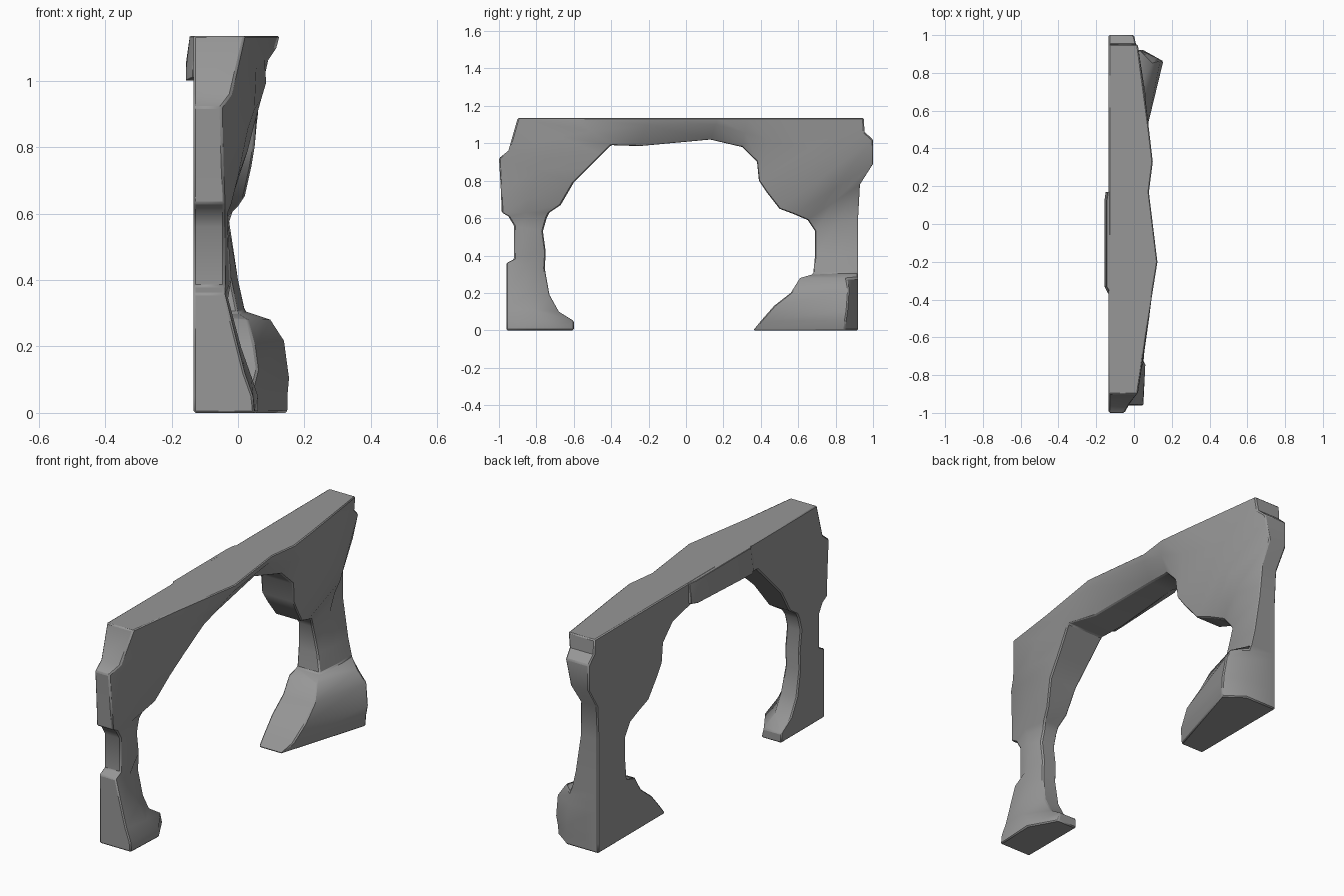
import bpy, bmesh

BACK = -0.134

# Each rib across the arch: outer y, z | inner y, z | front x at outer, ridge, inner | ridge position (0 outer, 1 inner)
left_pillar = [
    (-.96, 0, -.60, 0, .05, .06, -.02, .6),
    (-.96, .05, -.60, .05, .045, .06, -.03, .6),
    (-.96, .12, -.68, .10, .02, .04, -.04, .5),
    (-.96, .20, -.73, .19, .0, .01, -.04, .5),
    (-.96, .36, -.755, .33, -.04, -.03, -.05, .5),
    (-.92, .38, -.75, .42, -.04, -.02, -.05, .5),
    (-.92, .56, -.765, .53, -.04, -.03, -.05, .5),
    (-.95, .61, -.745, .60, -.04, -.03, -.05, .5),
    (-.985, .63, -.73, .63, -.04, -.02, -.04, .5),
    (-.99, .75, -.67, .67, -.045, .0, -.01, .5),
    (-1.0, .92, -.60, .79, -.05, .03, .03, .5),
    (-.95, .96, -.52, .87, -.02, .05, .05, .5),
    (-.90, 1.135, -.45, .94, .02, .055, .07, .5),
]
lintel = [
    (-.60, 1.135, -.40, .99, .06, .08, .085, .5),
    (-.20, 1.135, -.25, .985, .125, .115, .04, .25),
    (.17, 1.135, .13, 1.02, .08, .07, .0, .3),
    (.33, 1.135, .30, .98, .10, .09, .04, .5),
    (.50, 1.135, .38, .90, .08, .07, .055, .5),
]
right_pillar = [
    (.95, 1.135, .39, .80, .02, .06, .05, .5),
    (.955, 1.06, .43, .74, .01, .06, .04, .5),
    (1.0, 1.02, .50, .65, .0, .05, .02, .5),
    (1.0, .89, .58, .62, -.03, .04, .0, .5),
    (.93, .78, .65, .59, -.04, .01, -.03, .5),
    (.92, .60, .69, .53, -.03, -.03, -.05, .5),
    (.92, .40, .69, .40, .0, .0, -.02, .5),
    (.92, .31, .68, .30, .02, .02, .0, .4),
    (.92, .28, .61, .28, .03, .10, .03, .2),
    (.92, .22, .56, .20, .04, .14, .05, .14),
    (.92, .10, .47, .13, .05, .155, .06, .13),
    (.92, .05, .40, .05, .05, .15, .04, .13),
    (.92, 0, .36, 0, .05, .15, .0, .13),
]

# Dark grey rock
rock = bpy.data.materials.new("dark_rock")
rock.diffuse_color = (.31, .31, .31, 1)


def loft(name, rings, bevel):
    bm = bmesh.new()
    vs = [[bm.verts.new(p) for p in r] for r in rings]
    for a, b in zip(vs, vs[1:]):
        for i in range(len(a)):
            j = (i + 1) % len(a)
            bm.faces.new((a[i], a[j], b[j], b[i]))
    bm.faces.new(vs[0])
    bm.faces.new(vs[-1])
    bmesh.ops.recalc_face_normals(bm, faces=bm.faces[:])
    me = bpy.data.meshes.new(name)
    bm.to_mesh(me)
    bm.free()
    me.materials.append(rock)
    ob = bpy.data.objects.new(name, me)
    bpy.context.collection.objects.link(ob)
    mod = ob.modifiers.new("worn_edges", 'BEVEL')
    mod.width = bevel
    mod.limit_method = 'ANGLE'
    mod.angle_limit = 0.8
    bpy.ops.object.select_all(action='DESELECT')
    ob.select_set(True)
    bpy.context.view_layer.objects.active = ob
    bpy.ops.object.shade_smooth_by_angle(angle=0.75)
    return ob


def rib(yo, zo, yi, zi, xo, xm, xi, f):
    ym, zm = yo + (yi - yo) * f, zo + (zi - zo) * f
    return [(BACK, yo, zo), (xo, yo, zo), (xm, ym, zm), (xi, yi, zi), (BACK, yi, zi)]


# Rock arch: two pillars with flared feet joined by the lintel
loft("rock_arch", [rib(*r) for r in left_pillar + lintel + right_pillar], .006)

# Shallow swelling on the back of the lintel
loft("back_ledge", [
    [(BACK + .03, y, zb), (x, y, zb), (x, y, zb + .03), (x + .012, y, 1.134), (BACK + .03, y, 1.134)]
    for y, x, zb in [(-.37, -.136, 1.01), (-.33, -.157, 1.0), (.12, -.157, 1.02), (.17, -.15, 1.03)]], .002)
